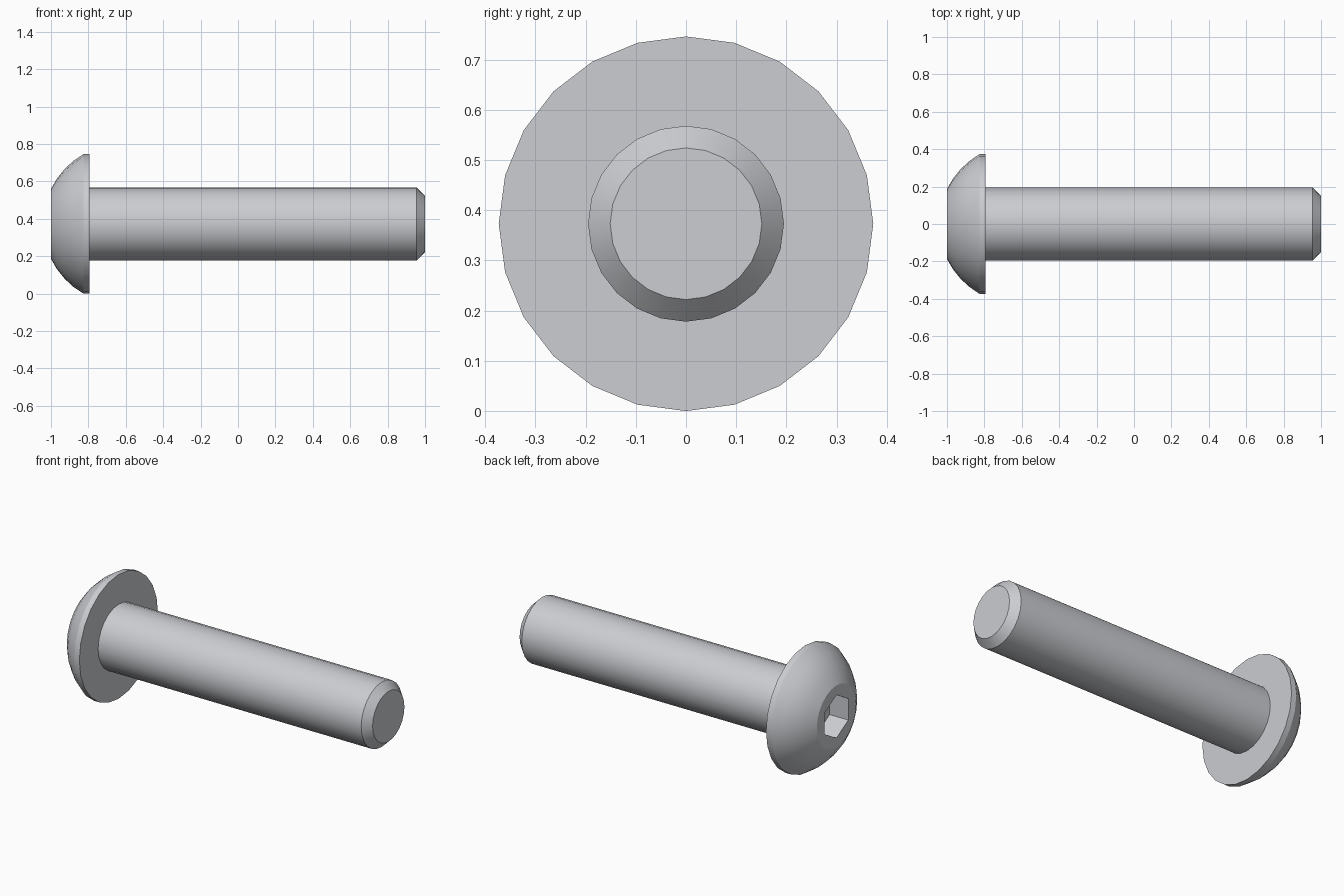
import bpy, bmesh, math

if "Cube" in bpy.data.objects:
    bpy.data.objects.remove(bpy.data.objects["Cube"])

SIDES = 24
CENTRE_Z = 0.373
HEAD_R, SHANK_R, TIP_R = 0.373, 0.195, 0.151
FACE_R, HEX_R = 0.187, 0.129
UNDERSIDE_X, SOCKET_X = -0.793, -0.876

steel = bpy.data.materials.new("light_steel")
steel.diffuse_color = (0.60, 0.61, 0.64, 1)
steel.use_nodes = True
steel.node_tree.nodes["Principled BSDF"].inputs["Base Color"].default_value = steel.diffuse_color


def ring(bm, x, r, n=SIDES):
    """Circle of vertices around the x axis, first one pointing up."""
    return [bm.verts.new((x, r * math.sin(2 * math.pi * i / n),
                          r * math.cos(2 * math.pi * i / n))) for i in range(n)]


def skin(bm, a, b):
    """Quads between two rings of equal size."""
    n = len(a)
    for i in range(n):
        j = (i + 1) % n
        bm.faces.new((a[i], a[j], b[j], b[i]))


def lathe(bm, profile):
    rings = [ring(bm, x, r) for x, r in profile]
    for a, b in zip(rings, rings[1:]):
        skin(bm, a, b)
    return rings


def finish(bm, name):
    # Every side quad is wound the same way, so flip if needed to face outward
    bm.normal_update()
    mesh = bpy.data.meshes.new(name)
    bm.to_mesh(mesh)
    bm.free()
    mesh.materials.append(steel)
    obj = bpy.data.objects.new(name, mesh)
    obj.location.z = CENTRE_Z
    bpy.context.collection.objects.link(obj)
    bpy.ops.object.select_all(action='DESELECT')
    obj.select_set(True)
    bpy.context.view_layer.objects.active = obj
    bpy.ops.object.shade_smooth_by_angle(angle=math.radians(25))


# Button head: spherical dome, short rim, flat underside up to the shank
bm = bmesh.new()
dome_centre = -1 + 0.387
dome_r = math.hypot(0.387, FACE_R)
a0, a1 = math.asin(FACE_R / dome_r), math.asin(HEAD_R / dome_r)
profile = []
for i in range(5):
    a = a0 + (a1 - a0) * i / 4
    profile.append((dome_centre - dome_r * math.cos(a), dome_r * math.sin(a)))
profile += [(UNDERSIDE_X, HEAD_R), (UNDERSIDE_X, SHANK_R)]
rings = lathe(bm, profile)

# Hex socket: flat front face around it, six walls and a floor
mouth = ring(bm, -1, HEX_R, 6)
floor = ring(bm, SOCKET_X, HEX_R, 6)
step = SIDES // 6
for k in range(6):
    arc = [rings[0][(k * step + i) % SIDES] for i in range(step + 1)]
    bm.faces.new([mouth[k], mouth[(k + 1) % 6]] + arc[::-1])
skin(bm, floor, mouth)
bm.faces.new(floor[::-1])
bmesh.ops.recalc_face_normals(bm, faces=bm.faces)
if rings[-1][0].link_faces[0].normal.x < 0 and abs(rings[-1][0].link_faces[0].normal.x) > 0.9:
    bmesh.ops.reverse_faces(bm, faces=bm.faces)
finish(bm, "button_head")

# Plain shank with a chamfered tip
bm = bmesh.new()
rings = lathe(bm, [(UNDERSIDE_X, SHANK_R), (0.955, SHANK_R), (1.0, TIP_R)])
tip = bm.faces.new(rings[-1])
bmesh.ops.recalc_face_normals(bm, faces=bm.faces)
if tip.normal.x < 0:
    bmesh.ops.reverse_faces(bm, faces=bm.faces)
finish(bm, "shank")
